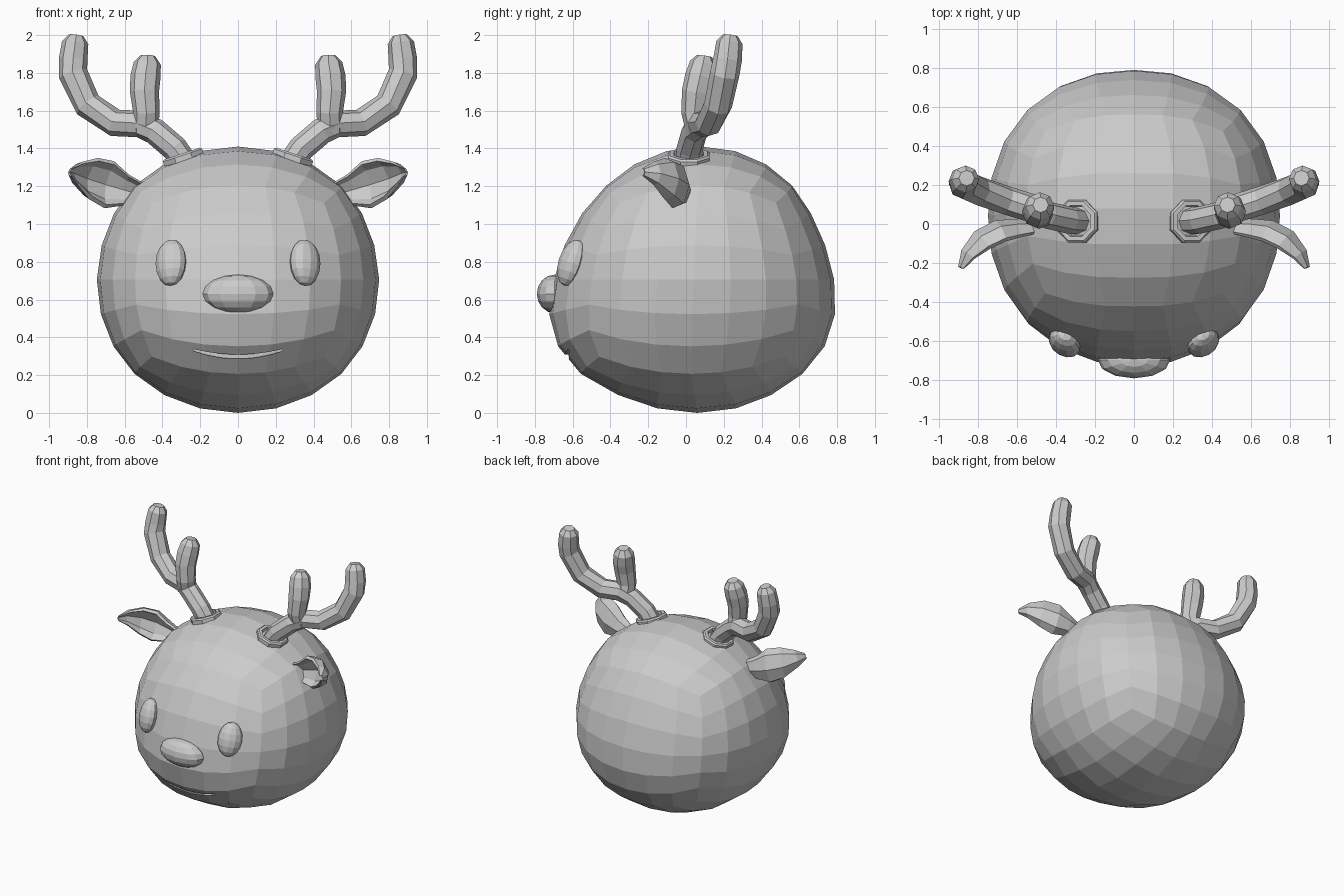
import bpy, bmesh, math
from mathutils import Vector, Matrix, Euler

cube = bpy.data.objects.get("Cube")
if cube:
    bpy.data.objects.remove(cube, do_unlink=True)

grey = bpy.data.materials.new("plain grey")
grey.use_nodes = True
grey.diffuse_color = (0.6, 0.6, 0.6, 1)
grey.node_tree.nodes["Principled BSDF"].inputs["Base Color"].default_value = grey.diffuse_color


def finish(bm, name, side=1):
    """Turn a bmesh into a flat shaded object, mirrored in x when side is -1."""
    for v in bm.verts:
        v.co.x *= side
    bmesh.ops.recalc_face_normals(bm, faces=bm.faces)
    mesh = bpy.data.meshes.new(name)
    bm.to_mesh(mesh)
    bm.free()
    mesh.materials.append(grey)
    obj = bpy.data.objects.new(name, mesh)
    bpy.context.collection.objects.link(obj)
    return obj


def loft(rings, name, side=1, closed=False):
    """Skin a list of equal point rings; cap the ends unless closed."""
    bm = bmesh.new()
    rows = [[bm.verts.new(p) for p in ring] for ring in rings]
    pairs = list(zip(rows, rows[1:])) + ([(rows[-1], rows[0])] if closed else [])
    for a, b in pairs:
        for i in range(len(a)):
            j = (i + 1) % len(a)
            bm.faces.new((a[i], a[j], b[j], b[i]))
    if not closed:
        bm.faces.new(rows[0])
        bm.faces.new(rows[-1])
    return finish(bm, name, side)


def tangents(path):
    last = len(path) - 1
    return [(path[min(i + 1, last)] - path[max(i - 1, 0)]).normalized()
            for i in range(last + 1)]


def antler(points, name, side, sides=8):
    """Tube through (x, y, z, radius) points with a rounded tip."""
    path = [Vector(p[:3]) for p in points]
    rings = []
    for c, t, p in zip(path, tangents(path), points):
        a = (Vector((0, 1, 0)) - t * t.y).normalized()
        b = t.cross(a)
        angles = [math.tau * k / sides for k in range(sides)]
        rings.append([c + (a * math.cos(q) + b * math.sin(q)) * p[3] for q in angles])
    return loft(rings, name, side)


def ball(name, centre, radii, turn=(0, 0, 0), side=1):
    bm = bmesh.new()
    m = (Matrix.Translation(centre) @ Euler(turn).to_matrix().to_4x4()
         @ Matrix.Diagonal((*radii, 1)))
    bmesh.ops.create_uvsphere(bm, u_segments=12, v_segments=8, radius=1, matrix=m)
    return finish(bm, name, side)


# Head: a spherified cube, shaped by height with (z, width, depth, y centre)
SHAPE = [(0, .78, .80, .06), (.1, .78, .81, .045), (.2, .775, .83, .03),
         (.4, .757, .81, .028), (.5, .752, .79, .03), (.6, .75, .76, .04),
         (.8, .745, .725, .045), (1.0, .75, .70, .05), (1.2, .775, .695, .07),
         (1.41, .79, .70, .08)]


def head_shape(z):
    for lo, hi in zip(SHAPE, SHAPE[1:]):
        if z <= hi[0]:
            f = (z - lo[0]) / (hi[0] - lo[0])
            return [p + (q - p) * f for p, q in zip(lo[1:], hi[1:])]
    return SHAPE[-1][1:]


def fullness(x, y, power=2.2):
    """Swell the diagonals so each level is slightly squarer than an ellipse."""
    flat = math.hypot(x, y)
    return flat / (abs(x) ** power + abs(y) ** power) ** (1 / power) if flat > .001 else 1


bm = bmesh.new()
bmesh.ops.create_cube(bm, size=2)
bmesh.ops.subdivide_edges(bm, edges=bm.edges[:], cuts=5, use_grid_fill=True)
for v in bm.verts:
    n = Vector([math.tan(c * math.pi / 4) for c in v.co]).normalized()
    z = .705 + .705 * n.z
    w, d, c = head_shape(z)
    full = fullness(n.x, n.y)
    v.co = (n.x * w * full, c + n.y * d * full, z)
head = finish(bm, "head")

# Mouth: a thin smiling slot cut into the head
rings = []
for k in range(-6, 7):
    u = k / 6
    y, z = -.64 + .03 * u * u, .298 + .035 * u * u
    h = .011 - .006 * u * u
    rings.append([(.235 * u, y + dy, z + dz)
                  for dy, dz in ((-.1, -h), (.03, -h), (.03, h), (-.1, h))])
cutter = loft(rings, "mouth_cutter")
cutter.hide_render = True
cut = head.modifiers.new("mouth", "BOOLEAN")
cut.operation = "DIFFERENCE"
cut.solver = "EXACT"
cut.object = cutter
bpy.context.view_layer.objects.active = head
bpy.ops.object.modifier_apply(modifier=cut.name)
bpy.data.objects.remove(cutter, do_unlink=True)

# Nose
ball("nose", (0, -.695, .63), (.187, .095, .102))

MAIN = [(.265, .015, 1.3, .068), (.335, .02, 1.4, .07), (.44, .045, 1.49, .07),
        (.52, .08, 1.53, .072), (.65, .12, 1.535, .073), (.795, .17, 1.63, .075),
        (.873, .205, 1.795, .078), (.873, .22, 1.87, .076), (.862, .23, 1.96, .07),
        (.857, .235, 1.998, .04)]
BRANCH = [(.49, .07, 1.49, .068), (.485, .045, 1.59, .07), (.495, .055, 1.7, .077),
          (.49, .075, 1.78, .08), (.48, .092, 1.85, .072), (.478, .098, 1.89, .04)]

# Ear sections: x, y, z of the midline, half height, depth
EAR = [(.50, -.02, 1.15, .06, .04), (.60, -.03, 1.18, .085, .06),
       (.69, -.045, 1.208, .127, .07), (.78, -.09, 1.24, .112, .068),
       (.85, -.16, 1.268, .063, .045), (.885, -.225, 1.275, .022, .018)]
# Cupped section, hollow towards the front
CUP = [(-1, -.4), (-.8, .5), (0, .95), (.8, .5), (1, -.4),
       (.85, -.65), (.6, 0), (0, .45), (-.6, 0), (-.85, -.65)]

for side, label in ((1, "left"), (-1, "right")):
    ball(label + "_eye", (.355, -.607, .795), (.088, .062, .127),
         (-.28, .15, .5), side)
    antler(MAIN, label + "_antler", side)
    antler(BRANCH, label + "_antler_branch", side)

    # Octagonal collar around the antler base
    tilt = Euler((0, .32, 0)).to_matrix()
    rings = []
    for k in range(8):
        q = math.tau * (k + .5) / 8
        rings.append([Vector((.29, .015, 1.352)) + tilt
                      @ Vector((r * math.cos(q), r * math.sin(q), h))
                      for r, h in ((.118, -.03), (.118, .012), (.108, .022),
                                   (.085, .022), (.075, -.03))])
    loft(rings, label + "_antler_collar", side, closed=True)

    # Ear
    path = [Vector(e[:3]) for e in EAR]
    up = Vector((-.2, 0, .98))
    rings = []
    for c, t, e in zip(path, tangents(path), EAR):
        back = Vector((-t.y, t.x, 0)).normalized()
        rings.append([c + up * e[3] * u + back * e[4] * v for u, v in CUP])
    loft(rings, label + "_ear", side)
